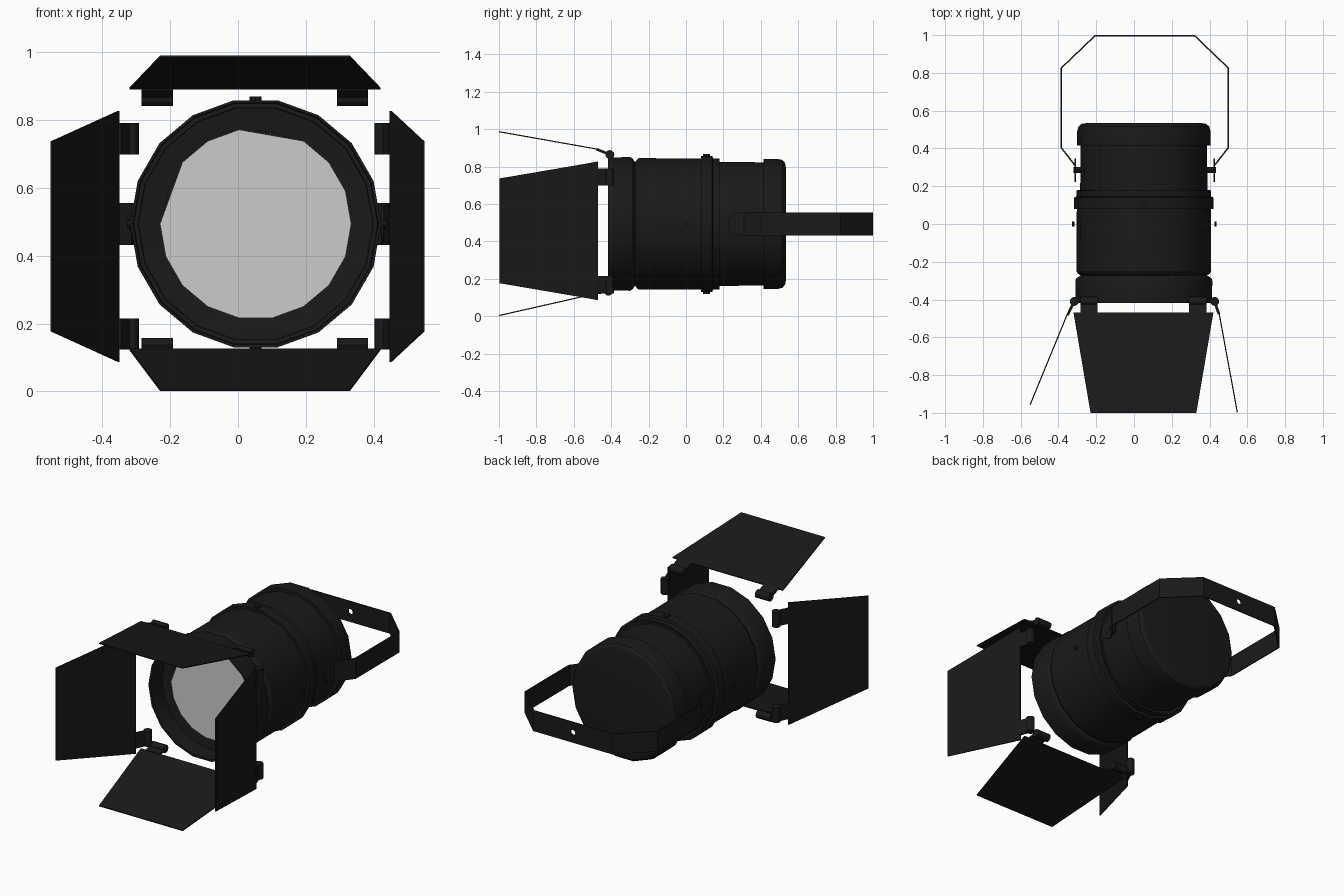
import bpy, bmesh, math
from mathutils import Vector, Matrix

if "Cube" in bpy.data.objects:
    bpy.data.objects.remove(bpy.data.objects["Cube"])

CX, CZ, SIDES = 0.052, 0.494, 18   # lamp axis runs along y

black = bpy.data.materials.new("black_paint")
black.diffuse_color = (0.01, 0.01, 0.01, 1)
black.use_nodes = True
black.node_tree.nodes["Principled BSDF"].inputs["Base Color"].default_value = black.diffuse_color


def finish(name, bm, mat=black, smooth=True):
    bmesh.ops.recalc_face_normals(bm, faces=bm.faces)
    me = bpy.data.meshes.new(name)
    bm.to_mesh(me)
    bm.free()
    ob = bpy.data.objects.new(name, me)
    bpy.context.collection.objects.link(ob)
    if mat:
        me.materials.append(mat)
    if smooth:
        bpy.ops.object.select_all(action='DESELECT')
        ob.select_set(True)
        bpy.context.view_layer.objects.active = ob
        bpy.ops.object.shade_smooth_by_angle(angle=math.radians(30))
    return ob


def lathe(name, profile, cap_start=False, cap_end=False, loop=False):
    """Revolve (y, radius) points around the lamp axis."""
    bm = bmesh.new()
    rings = []
    for y, r in profile:
        rings.append([bm.verts.new((CX + r * math.cos(2 * math.pi * i / SIDES), y,
                                    CZ + r * math.sin(2 * math.pi * i / SIDES)))
                      for i in range(SIDES)])
    pairs = list(zip(rings, rings[1:])) + ([(rings[-1], rings[0])] if loop else [])
    for a, b in pairs:
        for i in range(SIDES):
            j = (i + 1) % SIDES
            bm.faces.new((a[i], a[j], b[j], b[i]))
    if cap_start:
        bm.faces.new(rings[0])
    if cap_end:
        bm.faces.new(rings[-1])
    return finish(name, bm)


def rod(name, centre, axis, radius, length, segments=12):
    bm = bmesh.new()
    rot = Vector((0, 0, 1)).rotation_difference(Vector(axis)).to_matrix().to_4x4()
    bmesh.ops.create_cone(bm, cap_ends=True, segments=segments, radius1=radius, radius2=radius,
                          depth=length, matrix=Matrix.Translation(centre) @ rot)
    return finish(name, bm)


def plate(name, corners, thickness):
    bm = bmesh.new()
    bm.faces.new([bm.verts.new(c) for c in corners])
    ob = finish(name, bm, smooth=False)
    mod = ob.modifiers.new("thickness", 'SOLIDIFY')
    mod.thickness, mod.offset = thickness, 0
    return ob


# Front filter frame with inward flange
lathe("front_ring", [(-0.30, 0.275), (-0.31, 0.345), (-0.417, 0.347), (-0.417, 0.36),
                     (-0.30, 0.363), (-0.288, 0.358), (-0.272, 0.335), (-0.26, 0.335),
                     (-0.26, 0.275)], loop=True)

# Main housing, closed in front behind the lens
lathe("housing", [(-0.275, 0.33), (-0.262, 0.35), (-0.25, 0.357), (0.08, 0.355), (0.18, 0.35),
                  (0.18, 0.337), (0.43, 0.334)], cap_start=True)

# Clamping band around the housing
lathe("clamp_band", [(0.08, 0.35), (0.08, 0.37), (0.14, 0.37), (0.145, 0.356),
                     (0.178, 0.356), (0.178, 0.33)])

# Rounded rear cap
lathe("rear_cap", [(0.415, 0.33), (0.415, 0.353), (0.49, 0.353), (0.515, 0.347),
                   (0.53, 0.33), (0.535, 0.30)], cap_end=True)

# Lens disc, with two missing corners
bm = bmesh.new()
bm.faces.new([bm.verts.new((CX + 0.282 * math.cos(math.radians(a)), -0.313,
                            CZ + 0.282 * math.sin(math.radians(a))))
              for a in range(0, 360, 20) if a not in (80, 160)])
lens = finish("lens", bm, mat=None, smooth=False)
if lens.data.polygons[0].normal.y > 0:
    lens.data.flip_normals()

# Screws on the band and on the housing sides
for tag, s in (("top", 1), ("bottom", -1)):
    rod(f"band_screw_{tag}", (CX, 0.11, CZ + s * 0.363), (0, 0, 1), 0.018, 0.024, 8)
for tag, x in (("left", -0.322), ("right", 0.432)):
    rod(f"side_screw_{tag}", (x, 0, CZ), (1, 0, 0), 0.013, 0.012, 8)

# Carrying yoke: bent flat strip with a hole in the middle of the back bar
path = [(-0.312, 0.285), (-0.312, 0.31), (-0.386, 0.405), (-0.386, 0.825), (-0.207, 0.996),
        (0.322, 0.996), (0.5, 0.825), (0.5, 0.405), (0.426, 0.31), (0.426, 0.285)]
bm = bmesh.new()
low, high = ([bm.verts.new((x, y, CZ + dz)) for x, y in path] for dz in (-0.062, 0.062))
for i in range(len(path) - 1):
    bm.faces.new((low[i], low[i + 1], high[i + 1], high[i]))
yoke = finish("yoke", bm, smooth=False)
mod = yoke.modifiers.new("thickness", 'SOLIDIFY')
mod.thickness, mod.offset = 0.008, 0
cutter = rod("yoke_hole_cutter", (0.057, 0.996, CZ), (0, 1, 0), 0.016, 0.1)
cutter.hide_render = True
cutter.hide_set(True)
cut = yoke.modifiers.new("hole", 'BOOLEAN')
cut.operation, cut.object, cut.solver = 'DIFFERENCE', cutter, 'EXACT'

# Rounded yoke ends and pivots
for tag, x, s in (("left", -0.312, 1), ("right", 0.426, -1)):
    rod(f"yoke_end_{tag}", (x, 0.285, CZ), (1, 0, 0), 0.062, 0.008, 20)
    rod(f"yoke_pivot_{tag}", (x + s * 0.03, 0.285, CZ), (1, 0, 0), 0.016, 0.075)


# Barn doors: (y, offset) of hinge, inner edge and outer edge
def barn_door(name, horizontal, hinge, inner, outer):
    mid = 0.05 if horizontal else 0.457

    def pt(along, p):
        return (mid + along, p[0], p[1]) if horizontal else (p[1], p[0], mid + along)

    plate(f"{name}_door", [pt(-0.37, inner), pt(0.37, inner), pt(0.28, outer), pt(-0.28, outer)], 0.006)
    axis = (1, 0, 0) if horizontal else (0, 0, 1)
    overlap = (inner[0] - 0.008, inner[1])
    for i, c in enumerate((-0.288, 0.288)):
        a, b = c - 0.046, c + 0.046
        plate(f"{name}_hinge_tab_{i}", [pt(a, hinge), pt(b, hinge), pt(b, overlap), pt(a, overlap)], 0.014)
        rod(f"{name}_hinge_barrel_{i}", pt(c, hinge), axis, 0.024, 0.092)


barn_door("top", True, (-0.407, 0.865), (-0.47, 0.893), (-1.0, 0.987))
barn_door("bottom", True, (-0.415, 0.134), (-0.47, 0.124), (-1.0, 0.004))
barn_door("left", False, (-0.41, -0.316), (-0.475, -0.352), (-0.957, -0.55))
barn_door("right", False, (-0.41, 0.427), (-0.47, 0.45), (-0.997, 0.547))
